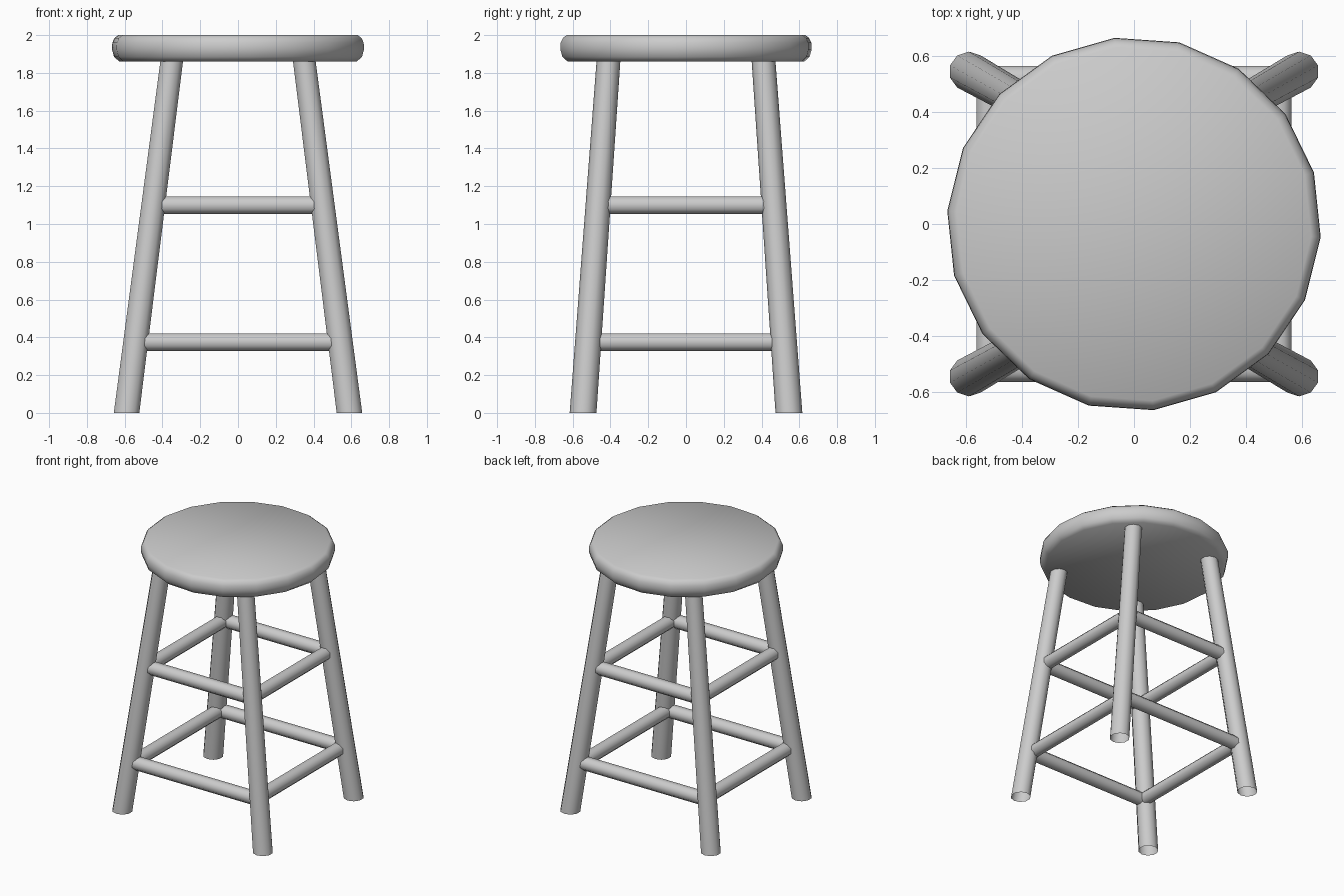
import bpy, bmesh
from math import cos, sin, pi, radians
from mathutils import Vector

if "Cube" in bpy.data.objects:
    bpy.data.objects.remove(bpy.data.objects["Cube"])


def finish(name, bm, angle):
    bmesh.ops.recalc_face_normals(bm, faces=bm.faces)
    mesh = bpy.data.meshes.new(name)
    bm.to_mesh(mesh)
    bm.free()
    obj = bpy.data.objects.new(name, mesh)
    bpy.context.collection.objects.link(obj)
    bpy.ops.object.select_all(action='DESELECT')
    obj.select_set(True)
    bpy.context.view_layer.objects.active = obj
    bpy.ops.object.shade_smooth_by_angle(angle=radians(angle))
    return obj


def loft(name, rings, caps, angle=50):
    """Skin a list of equal-length point rings into a tube."""
    bm = bmesh.new()
    loops = [[bm.verts.new(p) for p in ring] for ring in rings]
    n = len(loops[0])
    for a, b in zip(loops, loops[1:]):
        for i in range(n):
            j = (i + 1) % n
            bm.faces.new((a[i], a[j], b[j], b[i]))
    if caps:
        bm.faces.new(loops[0][::-1])
        bm.faces.new(loops[-1])
    return finish(name, bm, angle)


def ring(center, r, n, u=(1, 0, 0), v=(0, 1, 0), start=0.0):
    c, u, v = Vector(center), Vector(u), Vector(v)
    angles = [start + 2 * pi * i / n for i in range(n)]
    return [c + u * r * cos(a) + v * r * sin(a) for a in angles]


# Seat: 18-sided disc with rounded rim
profile = [(0.63, 1.86), (0.658, 1.885), (0.669, 1.925),
           (0.667, 1.96), (0.655, 1.985), (0.635, 2.0)]
loft("seat", [ring((0, 0, z), r, 18, start=radians(16)) for r, z in profile], True)

# Splayed, slightly tapered legs, level cut and open at both ends
for sy, depth in ((-1, "front"), (1, "back")):
    for sx, side in ((-1, "left"), (1, "right")):
        foot = (sx * 0.59, sy * 0.545, 0)
        top = (sx * 0.35, sy * 0.41, 1.87)
        loft(f"{depth}_{side}_leg",
             [ring(foot, 0.071, 10, start=pi / 10), ring(top, 0.063, 10, start=pi / 10)],
             False)

# Two levels of rungs: height, side offset, front offset, half lengths in x and y
for level, z, ox, oy, hx, hy in (("lower", 0.375, 0.517, 0.518, 0.505, 0.49),
                                 ("upper", 1.10, 0.44, 0.463, 0.41, 0.43)):
    for s, fb, lr in ((-1, "front", "left"), (1, "back", "right")):
        loft(f"{level}_{fb}_rung",
             [ring((x, s * oy, z), 0.05, 8, (0, 1, 0), (0, 0, 1), pi / 8)
              for x in (-hx, hx)], True)
        loft(f"{level}_{lr}_rung",
             [ring((s * ox, y, z), 0.05, 8, (1, 0, 0), (0, 0, 1), pi / 8)
              for y in (-hy, hy)], True)
